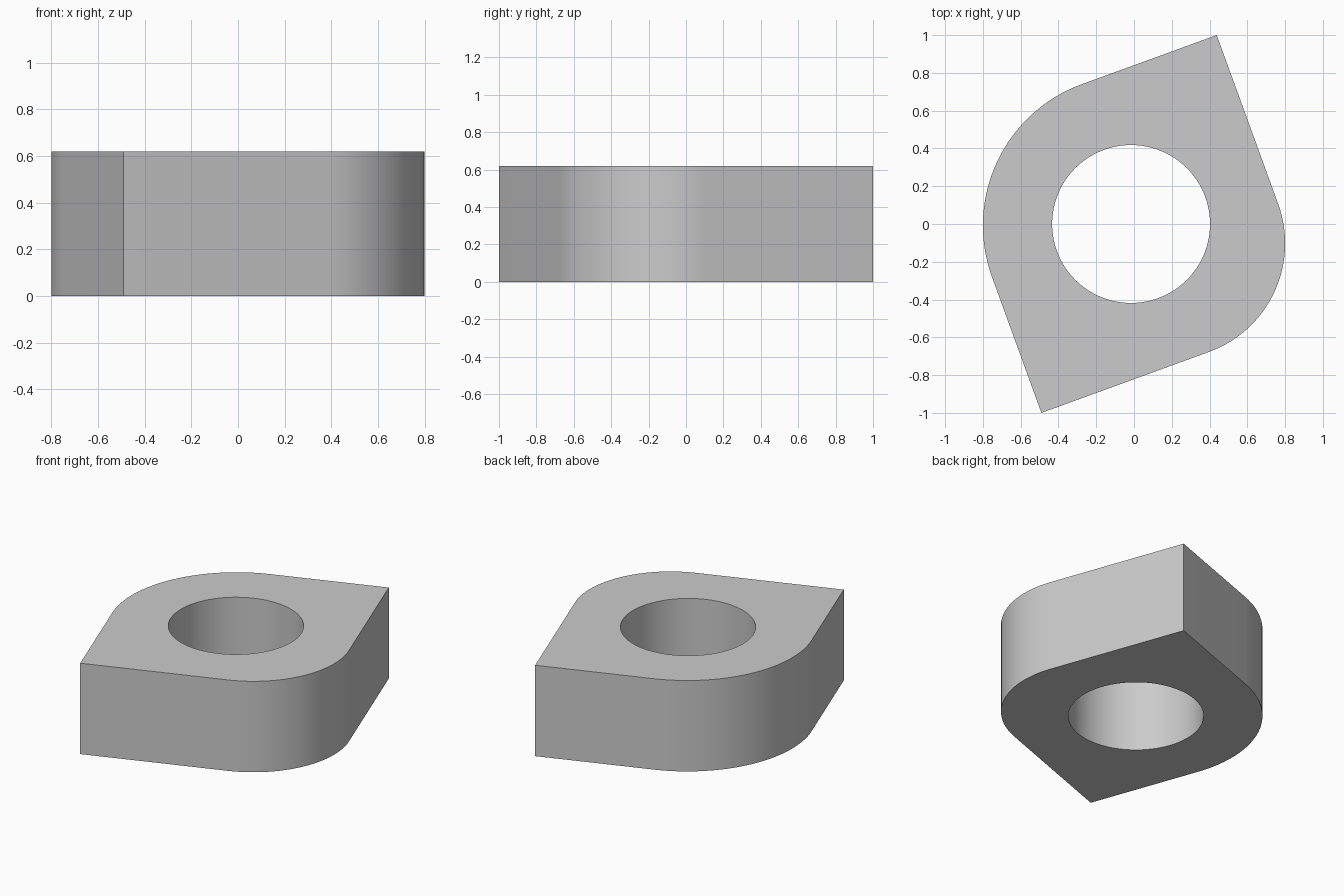
import bpy
import bmesh
from math import cos, sin, pi, radians
from mathutils import Matrix, Vector

cube = bpy.data.objects.get("Cube")
if cube:
    bpy.data.objects.remove(cube, do_unlink=True)

HEIGHT = 0.62
TURN = radians(20)
LEFT, RIGHT, BOTTOM, TOP = -0.8025, 0.7536, -0.7721, 0.7899
BIG_R, SMALL_R = 0.796, 0.611
HOLE_CENTRE, HOLE_R = Vector((-0.0155, 0, 0)), 0.418


def arc(cx, cy, radius, start, sweep, steps):
    return [Vector((cx + radius * cos(start + sweep * i / steps),
                    cy + radius * sin(start + sweep * i / steps), 0))
            for i in range(steps + 1)]


def add_loop(bm, points):
    verts = [bm.verts.new(p) for p in points]
    return [bm.edges.new((a, b)) for a, b in zip(verts, verts[1:] + verts[:1])]


# Plain grey material
grey = bpy.data.materials.new("plain_grey")
grey.use_nodes = True
colour = (0.6, 0.6, 0.6, 1)
grey.diffuse_color = colour
grey.node_tree.nodes["Principled BSDF"].inputs["Base Color"].default_value = colour

# Square outline with two opposite corners rounded, turned in plan
outline = [Vector((RIGHT, TOP, 0))]
outline += arc(LEFT + BIG_R, TOP - BIG_R, BIG_R, pi / 2, pi / 2, 32)
outline += [Vector((LEFT, BOTTOM, 0))]
outline += arc(RIGHT - SMALL_R, BOTTOM + SMALL_R, SMALL_R, -pi / 2, pi / 2, 32)
turn = Matrix.Rotation(TURN, 3, 'Z')
outline = [turn @ p for p in outline]

# Round through hole
hole = [p + HOLE_CENTRE for p in arc(0, 0, HOLE_R, 0, 2 * pi, 96)[:-1]]

# Fill between the loops and raise to a solid block
bm = bmesh.new()
edges = add_loop(bm, outline) + add_loop(bm, hole)
bmesh.ops.triangle_fill(bm, use_beauty=True, edges=edges, normal=(0, 0, 1))
raised = bmesh.ops.extrude_face_region(bm, geom=bm.faces[:], use_keep_orig=True)
top_verts = [g for g in raised["geom"] if isinstance(g, bmesh.types.BMVert)]
bmesh.ops.translate(bm, verts=top_verts, vec=(0, 0, HEIGHT))
bmesh.ops.recalc_face_normals(bm, faces=bm.faces[:])

mesh = bpy.data.meshes.new("bored_block")
bm.to_mesh(mesh)
bm.free()
mesh.materials.append(grey)
block = bpy.data.objects.new("bored_block", mesh)
bpy.context.collection.objects.link(block)

# Smooth walls with crisp rims and corners
bpy.ops.object.select_all(action='DESELECT')
block.select_set(True)
bpy.context.view_layer.objects.active = block
bpy.ops.object.shade_smooth_by_angle(angle=radians(30))
